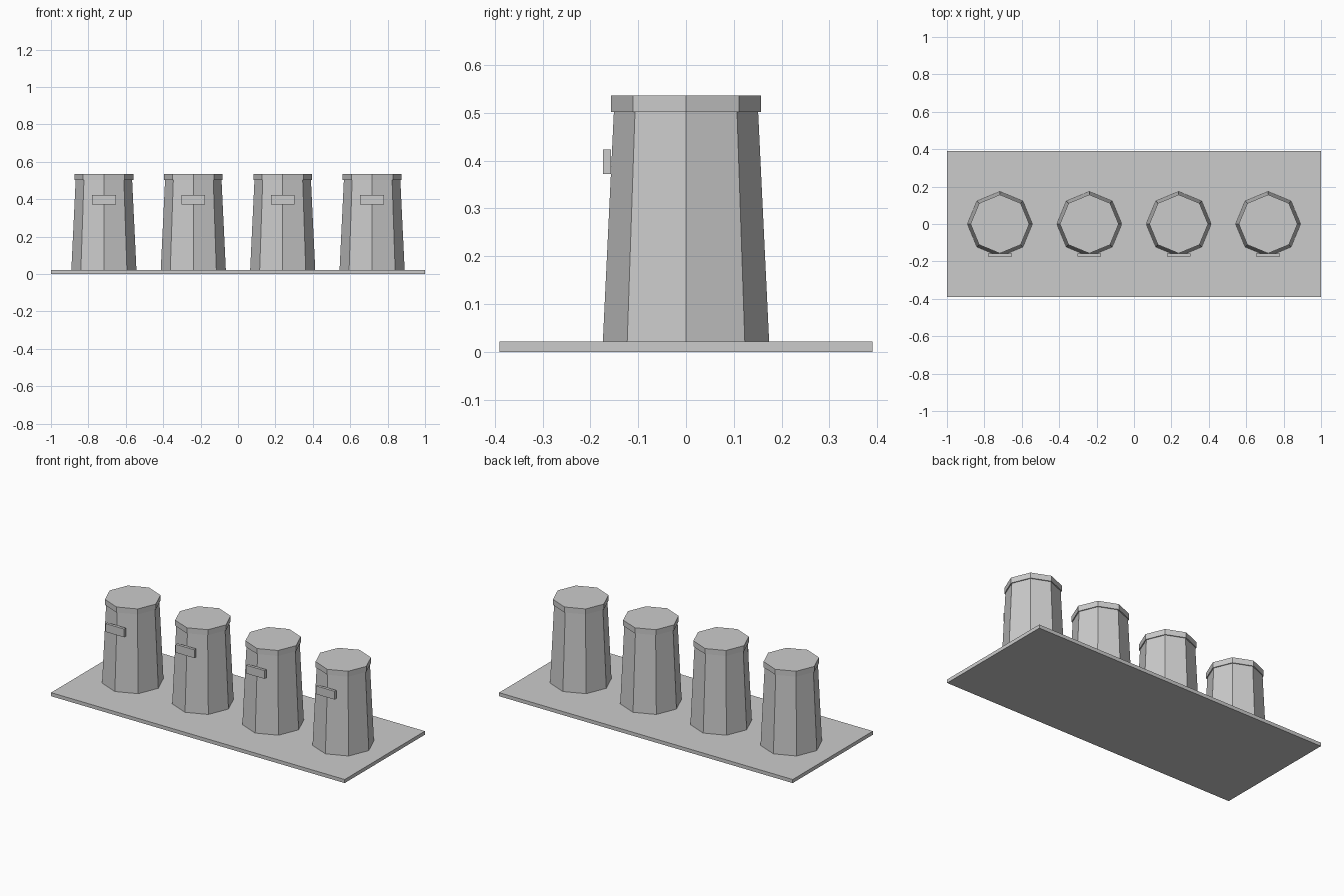
import bpy
from math import radians

cube = bpy.data.objects.get("Cube")
if cube:
    bpy.data.objects.remove(cube, do_unlink=True)

GREY = (0.6, 0.6, 0.6, 1)
grey = bpy.data.materials.new("light grey")
grey.use_nodes = True
grey.diffuse_color = GREY
grey.node_tree.nodes["Principled BSDF"].inputs["Base Color"].default_value = GREY


def finish(name):
    obj = bpy.context.object
    obj.name = name
    obj.data.materials.append(grey)
    return obj


def box(name, centre, size):
    bpy.ops.mesh.primitive_cube_add(size=1, location=centre)
    obj = finish(name)
    obj.scale = size


def octagon(name, x, z0, z1, r0, r1):
    """Eight-sided tapered prism with a corner facing the front."""
    bpy.ops.mesh.primitive_cone_add(vertices=8, radius1=r0, radius2=r1, depth=z1 - z0,
                                    location=(x, 0, (z0 + z1) / 2), rotation=(0, 0, radians(90)))
    finish(name)


# Flat base
BASE_TOP = 0.022
box("base_plate", (0, 0, BASE_TOP / 2), (2, 0.78, BASE_TOP))

# Row of four tapered bins, each with a lid and a front tag
for i in range(4):
    x = (i - 1.5) * 0.478
    octagon(f"bin_body_{i + 1}", x, BASE_TOP, 0.502, 0.174, 0.151)
    octagon(f"bin_lid_{i + 1}", x, 0.502, 0.536, 0.157, 0.157)
    box(f"front_tag_{i + 1}", (x, -0.1655, 0.398), (0.127, 0.017, 0.051))
